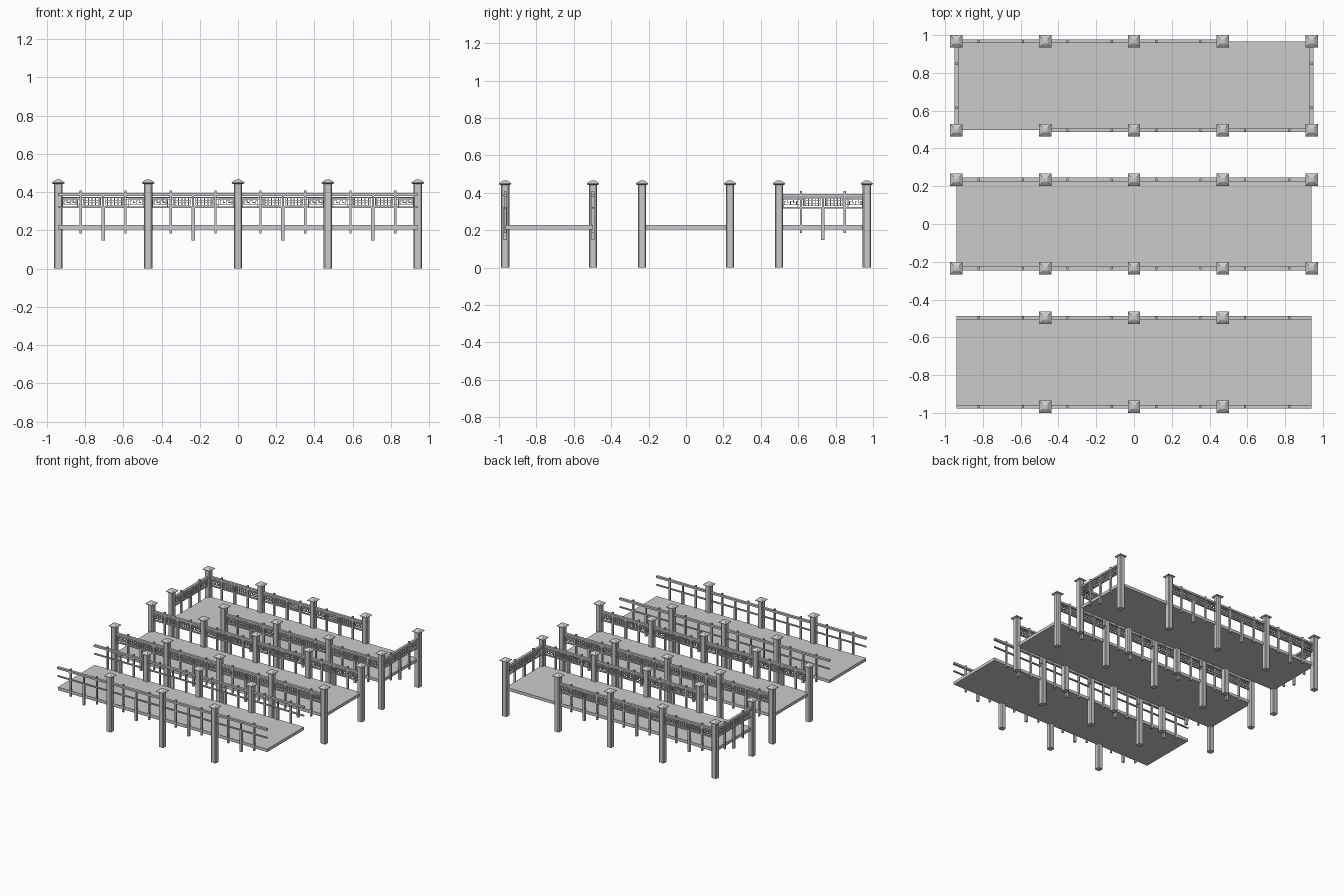
import bpy, bmesh, math
from mathutils import Matrix, Vector

if "Cube" in bpy.data.objects:
    bpy.data.objects.remove(bpy.data.objects["Cube"])

S = 0.47          # bay length
H = S / 2


def box(bm, x0, x1, y0, y1, z0, z1):
    m = Matrix.Translation(((x0 + x1) / 2, (y0 + y1) / 2, (z0 + z1) / 2))
    m = m @ Matrix.Diagonal((x1 - x0, y1 - y0, z1 - z0, 1))
    bmesh.ops.create_cube(bm, size=1, matrix=m)


def mesh(name, bm):
    bmesh.ops.recalc_face_normals(bm, faces=bm.faces[:])
    me = bpy.data.meshes.new(name)
    bm.to_mesh(me)
    bm.free()
    return me


def place(name, me, loc, rot=0):
    ob = bpy.data.objects.new(name, me)
    ob.location = loc
    ob.rotation_euler.z = rot
    bpy.context.collection.objects.link(ob)


def post_mesh():
    bm = bmesh.new()
    # shaft with chamfered corners
    box(bm, -0.022, 0.022, -0.022, 0.022, 0, 0.446)
    vert = [e for e in bm.edges if abs(e.verts[0].co.z - e.verts[1].co.z) > 0.1]
    bmesh.ops.bevel(bm, geom=vert, offset=0.006, segments=1, affect='EDGES')

    # cap: thin square slab, sloped roof, small flat top
    prev = None
    for r, z in ((0.024, 0.442), (0.033, 0.447), (0.033, 0.451), (0.016, 0.463), (0.009, 0.466)):
        ring = [bm.verts.new((sx * r, sy * r, z)) for sx, sy in ((-1, -1), (1, -1), (1, 1), (-1, 1))]
        if prev:
            for i in range(4):
                j = (i + 1) % 4
                bm.faces.new((prev[i], prev[j], ring[j], ring[i]))
        else:
            bm.faces.new(ring[::-1])
        prev = ring
    bm.faces.new(prev)
    return mesh("post", bm)


def fret(bm, x0, x1, z0, z1, rows):
    t, d = 0.0035, 0.004
    # horizontal strips
    for i in range(rows + 1):
        z = z0 + (z1 - z0) * i / rows
        box(bm, x0, x1, -d, d, z - t / 2, z + t / 2)
    # end stiles
    for x in (x0, x1):
        box(bm, x - t / 2, x + t / 2, -d, d, z0, z1)
    # alternating key-shaped pieces
    n = 5
    step = (x1 - x0) / n
    h = (z1 - z0) / rows
    for r in range(rows):
        a = z0 + r * h
        for i in range(n):
            x = x0 + step * (i + 0.5)
            if rows > 1:
                box(bm, x - 0.0025, x + 0.0025, -d, d, a, a + h)
            else:
                up = i % 2
                lo, hi = (a + h * 0.35, a + h) if up else (a, a + h * 0.65)
                box(bm, x - 0.002, x + 0.002, -d, d, lo, hi)
                zz = lo if up else hi
                box(bm, x - 0.002, x + step * 0.65, -d, d, zz - 0.002, zz + 0.002)


def railing_mesh(lattice):
    bm = bmesh.new()
    # handrail, lower rail
    box(bm, -H, H, -0.010, 0.010, 0.380, 0.395)
    box(bm, -H, H, -0.006, 0.006, 0.316, 0.325)
    # side balusters rise above the handrail, centre one hangs lowest
    for x in (-0.117, 0.117):
        box(bm, x - 0.006, x + 0.006, -0.007, 0.007, 0.185, 0.409)
    box(bm, -0.009, 0.009, -0.009, 0.009, 0.147, 0.325)
    box(bm, -0.005, 0.005, -0.006, 0.006, 0.32, 0.385)
    if lattice:
        box(bm, -H, H, -0.005, 0.005, 0.370, 0.375)
        for s in (-1, 1):
            a, b = sorted((s * 0.014, s * 0.104))
            fret(bm, a, b, 0.331, 0.371, 3)
            a, b = sorted((s * 0.134, s * 0.212))
            fret(bm, a, b, 0.337, 0.364, 1)
            # short struts holding the outer frets
            for x in (s * 0.134, s * 0.212):
                box(bm, x - 0.002, x + 0.002, -0.004, 0.004, 0.32, 0.372)
            # links from frets to the balusters and post
            for z in (0.337, 0.364):
                a, b = sorted((s * 0.104, s * H))
                box(bm, a, b, -0.0035, 0.0035, z - 0.0015, z + 0.0015)
    return mesh("railing", bm)


post = post_mesh()
plain = railing_mesh(False)
ornate = railing_mesh(True)
bm = bmesh.new()
box(bm, -2 * S, 2 * S, -H, H, 0.205, 0.229)
deck = mesh("deck", bm)

# name, centre y, post columns, front bays, back bays, railing, end railings
decks = (
    ("front", -0.732, (-1, 0, 1), range(4), range(4), plain, False),
    ("middle", 0.0, range(-2, 3), range(4), range(4), ornate, False),
    ("back", 0.732, range(-2, 3), (1, 2, 3), (0, 1, 2), ornate, True),
)
for name, cy, cols, fbays, bbays, rail, ends in decks:
    place(name + "_deck", deck, (0, cy, 0))
    for side, bays in ((-1, fbays), (1, bbays)):
        y = cy + side * H
        for c in cols:
            place(name + "_post", post, (c * S, y, 0))
        for b in bays:
            place(name + "_railing", rail, ((b - 1.5) * S, y, 0))
    if ends:
        for s in (-1, 1):
            place(name + "_end_railing", rail, (s * 2 * S, cy, 0), math.pi / 2)
